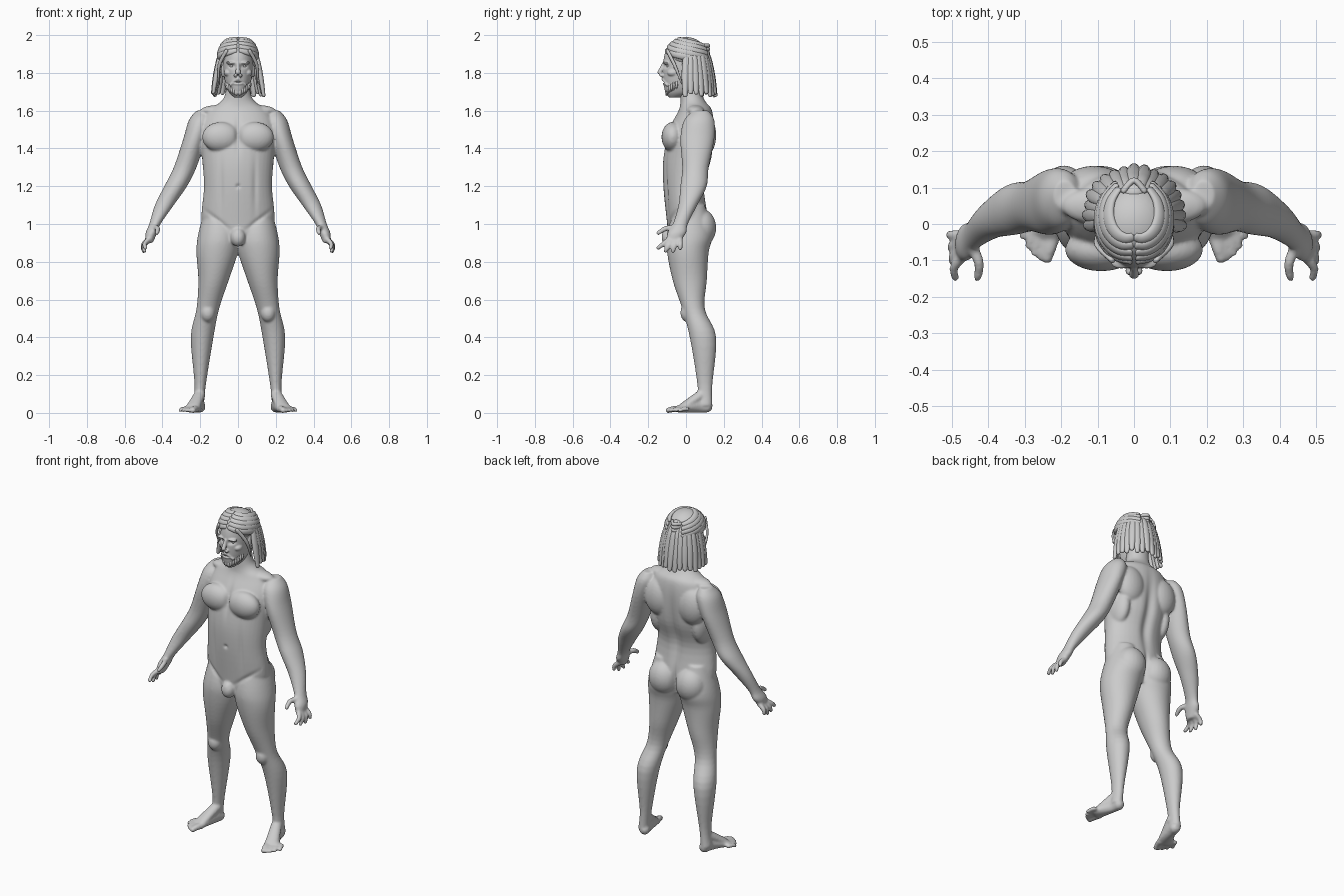
import bpy, bmesh, random
from math import sin, cos, pi, tau, exp
from mathutils import Vector, Matrix

random.seed(4)
cube = bpy.data.objects.get("Cube")
if cube:
    bpy.data.objects.remove(cube)

COLOUR = (.6, .6, .6, 1)
grey = bpy.data.materials.new("plain grey")
grey.use_nodes = True
grey.diffuse_color = COLOUR
grey.node_tree.nodes["Principled BSDF"].inputs["Base Color"].default_value = COLOUR


def smooth_rows(rows, steps=5):
    """Catmull-Rom interpolation of rows of numbers."""
    last = len(rows) - 1
    result = []
    for i in range(last):
        before, start, end, after = (Vector(rows[max(0, min(last, i + k))]) for k in (-1, 0, 1, 2))
        slope_in, slope_out = (end - before) / 2, (after - start) / 2
        for step in range(steps):
            t = step / steps
            ease = t * t * (3 - 2 * t)
            result.append(start.lerp(end, ease) + slope_in * t * (1 - t) ** 2 - slope_out * t * t * (1 - t))
    return result + [Vector(rows[-1])]


def skin(bm, rings):
    """Bridge successive rings of points and cap both ends."""
    loops = [[bm.verts.new(point) for point in ring] for ring in rings]
    count = len(loops[0])
    for low, high in zip(loops, loops[1:]):
        for k in range(count):
            following = (k + 1) % count
            bm.faces.new((low[k], low[following], high[following], high[k]))
    bm.faces.new(loops[0][::-1])
    bm.faces.new(loops[-1])


def oval(centre, across, up, count):
    """Points of an oval spanned by two half-axis vectors."""
    turns = [tau * k / count for k in range(count)]
    return [centre + across * cos(turn) + up * sin(turn) for turn in turns]


def loft(bm, rows):
    """Stack level ovals given as (z, x, y, half width, half depth)."""
    skin(bm, [oval(Vector((x, y, z)), Vector((width, 0, 0)), Vector((0, depth, 0)), 40)
              for z, x, y, width, depth in smooth_rows(rows)])


def tube(bm, rows, ref=(0, 0, 1), centre=None):
    """Sweep an oval along rows of (x, y, z, half width, half thickness)."""
    rows = smooth_rows(rows)
    points = [row.to_3d() if len(row) == 3 else Vector(row[:3]) for row in rows]
    last = len(points) - 1
    rings = []
    for i, (point, row) in enumerate(zip(points, rows)):
        along = (points[min(i + 1, last)] - points[max(i - 1, 0)]).normalized()
        outward = point - Vector(centre) if centre else Vector(ref)
        side = along.cross(outward).normalized()
        across, up = side * row[3], side.cross(along) * row[4]
        rings.append(oval(point, across, up, 12))
        if i in (0, last):  # rounded ends
            tip = point + along * min(row[3:]) * (.6 if i else -.6)
            rings.insert(len(rings) if i else 0, oval(tip, across / 2, up / 2, 12))
    skin(bm, rings)


def ball(bm, at, size):
    matrix = Matrix.Translation(at) @ Matrix.Diagonal((*size, 1))
    bmesh.ops.create_uvsphere(bm, u_segments=24, v_segments=16, radius=1, matrix=matrix)


def digit(bm, base, tip, radius, bow):
    """A finger or toe, bent sideways by the bow vector at its middle."""
    base, tip = Vector(base), Vector(tip)
    middle = (base + tip) / 2 + Vector(bow)
    tube(bm, [(*point, radius * taper, radius * taper)
              for point, taper in ((base, 1.2), (middle, 1.1), (tip, .9))], ref=(1, 0, .5))


def mirror(bm):
    copy = bmesh.ops.duplicate(bm, geom=bm.verts[:] + bm.edges[:] + bm.faces[:])["geom"]
    verts = [item for item in copy if isinstance(item, bmesh.types.BMVert)]
    bmesh.ops.scale(bm, vec=(-1, 1, 1), verts=verts)


def finish(name, bm, voxel=None, relaxing=4, sculpt=None):
    """Turn a bmesh into a smooth object, optionally fused into one skin."""
    bmesh.ops.recalc_face_normals(bm, faces=bm.faces[:])
    mesh = bpy.data.meshes.new(name)
    bm.to_mesh(mesh)
    bm.free()
    mesh.materials.append(grey)
    obj = bpy.data.objects.new(name, mesh)
    bpy.context.scene.collection.objects.link(obj)
    bpy.context.view_layer.objects.active = obj
    if voxel:
        fuse = obj.modifiers.new("fuse", "REMESH")
        fuse.mode, fuse.voxel_size = "VOXEL", voxel
        relax = obj.modifiers.new("relax", "SMOOTH")
        relax.iterations = relaxing
        for modifier in ("fuse", "relax"):
            bpy.ops.object.modifier_apply(modifier=modifier)
    for vertex in obj.data.vertices:
        if sculpt:
            vertex.co.y += sculpt(abs(vertex.co.x), vertex.co.y, vertex.co.z)
        vertex.co.z = max(vertex.co.z, 0)
    polygons = obj.data.polygons
    polygons.foreach_set("use_smooth", [True] * len(polygons))


def bump(*pairs):
    """Soft falloff from (offset, radius) pairs."""
    return exp(-sum((offset / radius) ** 2 for offset, radius in pairs))


# Leg and arm of the left side
body = bmesh.new()
loft(body, [(.04, .21, .1, .03, .04), (.15, .2, .1, .03, .04), (.4, .19, .09, .06, .07),
            (.55, .16, .04, .06, .06), (.7, .13, .02, .08, .09), (.85, .11, .01, .11, .11),
            (.95, .1, .02, .11, .12), (1.1, .1, .02, .07, .08)])
loft(body, [(.9, .47, -.07, .02, .03), (.95, .46, -.05, .03, .05), (1, .44, -.03, .03, .04),
            (1.1, .39, .01, .05, .05), (1.2, .33, .04, .06, .07), (1.3, .28, .05, .06, .07),
            (1.45, .23, .06, .06, .09), (1.55, .2, .07, .06, .08), (1.6, .19, .08, .03, .04)])

# Fingers fan out from the palm, the thumb points forward
for i in range(4):
    digit(body, base=(.47, .02 * i - .09, .92), tip=(.49 + .005 * i, .04 * i - .15, .85 + .008 * (i - 1.6) ** 2),
          radius=.012, bow=(.014, 0, 0))
digit(body, base=(.44, -.07, .98), tip=(.43, -.15, .95), radius=.013, bow=(-.01, 0, .01))

# Foot turned outward, with five toes
tube(body, [(.2, .12, .03, .03, .03), (.21, .07, .04, .03, .04), (.23, .01, .03, .04, .03), (.25, -.03, .02, .05, .02)])
tube(body, [(.2, .09, .1, .03, .03), (.24, -.02, .03, .04, .02)])
for i in range(5):
    digit(body, base=(.22 + .017 * i, .01 * i - .03, .02), tip=(.24 + .017 * i, .004 * i * i - .1, .012),
          radius=.011 if i else .016, bow=(0, 0, .004))

# Chest, buttock, shoulder blade, flank, neck slope and kneecap masses
ball(body, at=(.09, -.07, 1.46), size=(.1, .06, .08))
ball(body, at=(.09, .08, .98), size=(.09, .08, .1))
ball(body, at=(.11, .1, 1.47), size=(.09, .06, .11))
ball(body, at=(.14, .03, 1.35), size=(.05, .09, .12))
ball(body, at=(.1, .05, 1.6), size=(.1, .05, .03))
ball(body, at=(.16, .01, .53), size=(.04, .04, .05))
mirror(body)

# Trunk and neck
trunk = [(.9, 0, .1, .09), (1, .01, .19, .11), (1.2, -.01, .18, .11), (1.35, .01, .19, .13),
         (1.5, .03, .2, .12), (1.6, .05, .16, .09), (1.64, .04, .1, .07), (1.68, .03, .07, .06), (1.75, .03, .06, .06)]
loft(body, [(z, 0, y, width, depth) for z, y, width, depth in trunk])
ball(body, at=(0, -.09, .93), size=(.04, .04, .05))


def body_detail(x, y, z):
    if y > .04:
        furrow = bump((x, .03), (z - 1.3, .2))
        cleft = bump((x, .012), (z - .97, .08))
        return -.02 * (furrow + cleft)
    if y > -.03 or x > .2:
        return 0
    breastbone = bump((x, .015), (z - 1.47, .08))
    navel = bump((x, .01), (z - 1.2, .01))
    groin = bump((z - .94 - .75 * x, .014), (x - .11, .07))
    belly_line = bump((x - .09, .014), (z - 1.2, .14))
    return .01 * (breastbone + navel) + .006 * (groin + belly_line)


finish("body", body, voxel=.0065, relaxing=7, sculpt=body_detail)

# Head: brow, cheekbone, nostril, ear and moustache, then the skull, nose and mouth
head = bmesh.new()
ball(head, at=(.034, -.106, 1.853), size=(.03, .018, .009))
ball(head, at=(.05, -.07, 1.8), size=(.025, .03, .02))
ball(head, at=(.014, -.128, 1.787), size=(.01, .013, .009))
ball(head, at=(.08, 0, 1.81), size=(.01, .02, .034))
tube(head, [(0, -.12, 1.77, .012, .009), (.04, -.1, 1.735, .009, .007)])
mirror(head)
skull = [(1.67, -.06, .02, .03), (1.7, -.03, .05, .08), (1.76, -.02, .07, .1),
         (1.86, -.01, .08, .11), (1.93, 0, .07, .1), (1.97, 0, .04, .05)]
loft(head, [(z, 0, y, width, depth) for z, y, width, depth in skull])
tube(head, [(0, -.118, 1.85, .009, .009), (0, -.14, 1.8, .014, .013)], ref=(0, -1, 0))
for z in (1.757, 1.742):
    ball(head, at=(0, -.11, z), size=(.026, .013, .007))
ball(head, at=(0, -.09, 1.7), size=(.03, .02, .02))


def face_detail(x, y, z):
    if y > -.05:
        return 0
    socket = bump((x - .032, .018), (z - 1.836, .011))
    mouth = bump((x, .025), (z - 1.75, .003))
    return .013 * socket + .006 * mouth


finish("head", head, voxel=.004, relaxing=3, sculpt=face_detail)

eyes = bmesh.new()
ball(eyes, at=(.032, -.09, 1.836), size=(.013, .013, .01))
mirror(eyes)
finish("eyes", eyes)

# Beard tufts along the jaw
beard = bmesh.new()
for i in range(7):
    turn = .15 + .2 * i
    x, y, z = .06 * sin(turn), -.035 - .07 * cos(turn), 1.7 + .006 * i
    tube(beard, [(x, y, z + .03, .006, .004), (x * 1.1, y, z, .008, .006), (x, y, z - .02, .003, .003)],
         centre=(0, .02, 1.8))
mirror(beard)
finish("beard", beard)

# Hair cap over the skull
MIDDLE = Vector((0, .01, 1.89))
cap = bmesh.new()
ball(cap, at=(0, 0, 1.905), size=(.1, .105, .085))
ball(cap, at=(0, .05, 1.84), size=(.09, .07, .12))
finish("hair_cap", cap, voxel=.006)

# Bands swept from the front parting around to the back
bands = bmesh.new()
for i in range(5):
    path = []
    for step in range(7):
        t = step / 6
        turn, rise = .1 + 2.5 * t, .3 + .22 * i - .6 * t
        reach = cos(rise)
        spot = MIDDLE + Vector((.1 * sin(turn) * reach, -.12 * cos(turn) * reach, .1 * sin(rise)))
        swell = sin(pi * t)
        path.append((*spot, .012 + .008 * swell, .007 + .005 * swell))
    tube(bands, path, centre=MIDDLE)
tube(bands, [(.06, -.1, 1.92, .01, .007), (.1, -.06, 1.84, .01, .007), (.1, -.02, 1.74, .004, .004)], centre=MIDDLE)
mirror(bands)
finish("hair_bands", bands)

# Locks hanging around the back and sides
locks = bmesh.new()
LOCKS = 17
for i in range(LOCKS):
    turn = 3.5 * (i / (LOCKS - 1) - .5)
    spread, length = random.uniform(.97, 1.03), random.uniform(.24, .26)
    path = []
    for step in range(6):
        t = step / 5
        reach = (.075 + .06 * t ** .6) * spread
        swell = sin(pi * t)
        path.append((reach * sin(turn), .02 + reach * cos(turn), 1.935 - length * t, .012 + .01 * swell, .009 + .005 * swell))
    tube(locks, path, centre=MIDDLE - Vector((0, 0, .05)))
finish("hair_locks", locks)

# Small bun of wound strands
bun = bmesh.new()
ball(bun, at=(0, .085, 1.925), size=(.036, .03, .032))
for z in (1.905, 1.925, 1.945):
    tube(bun, [(x, .12 - abs(x), z, .01, .008) for x in (-.03, 0, .03)], centre=(0, .06, 1.925))
finish("hair_bun", bun)
